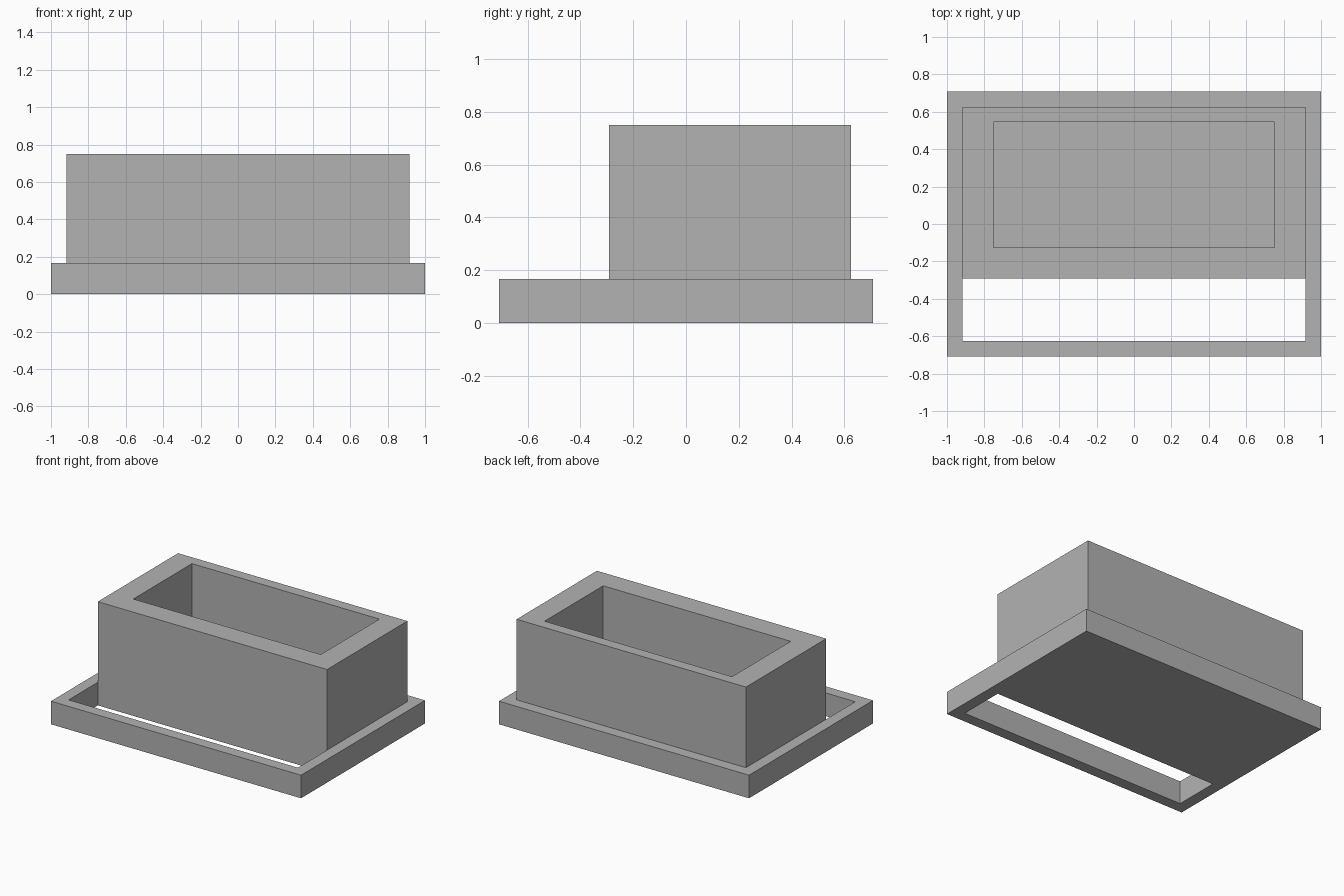
import bpy
import bmesh
import math

cube = bpy.data.objects.get("Cube")
if cube:
    bpy.data.objects.remove(cube, do_unlink=True)

# Plan lines shared by the base, the front slot and the open box
XS = [-1, -0.917, -0.75, 0.75, 0.917, 1]
YS = [-0.708, -0.625, -0.292, -0.125, 0.545, 0.625, 0.708]
BASE_TOP, BOX_TOP = 0.167, 0.75


def inside(face, half_width, y0, y1):
    c = face.calc_center_median()
    return abs(c.x) < half_width and y0 < c.y < y1


def raise_faces(bm, faces, height):
    result = bmesh.ops.extrude_face_region(bm, geom=faces)
    verts = [g for g in result["geom"] if isinstance(g, bmesh.types.BMVert)]
    bmesh.ops.translate(bm, verts=verts, vec=(0, 0, height))
    return [g for g in result["geom"] if isinstance(g, bmesh.types.BMFace)]


# Flat plan with the front slot left open
bm = bmesh.new()
grid = [[bm.verts.new((x, y, 0)) for x in XS] for y in YS]
for j in range(len(YS) - 1):
    for i in range(len(XS) - 1):
        bm.faces.new((grid[j][i], grid[j][i + 1],
                      grid[j + 1][i + 1], grid[j + 1][i]))
slot = [f for f in bm.faces if inside(f, 0.917, -0.625, -0.292)]
bmesh.ops.delete(bm, geom=slot, context="FACES")

# Base slab, then the box walls rising around the cavity
top = raise_faces(bm, bm.faces[:] + bm.edges[:] + bm.verts[:], BASE_TOP)
walls = [f for f in top if inside(f, 0.917, -0.292, 0.625)
         and not inside(f, 0.75, -0.125, 0.545)]
raise_faces(bm, walls, BOX_TOP - BASE_TOP)

# Merge coplanar faces and point normals outward
bmesh.ops.recalc_face_normals(bm, faces=bm.faces[:])
bmesh.ops.dissolve_limit(bm, angle_limit=math.radians(1),
                         verts=bm.verts[:], edges=bm.edges[:])
bmesh.ops.recalc_face_normals(bm, faces=bm.faces[:])

mesh = bpy.data.meshes.new("open_box_on_slotted_base")
bm.to_mesh(mesh)
bm.free()
obj = bpy.data.objects.new("open_box_on_slotted_base", mesh)
bpy.context.collection.objects.link(obj)

# Plain grey surface
grey = bpy.data.materials.new("plain_grey")
grey.use_nodes = True
colour = (0.45, 0.45, 0.45, 1)
grey.diffuse_color = colour
grey.node_tree.nodes["Principled BSDF"].inputs["Base Color"].default_value = colour
mesh.materials.append(grey)
